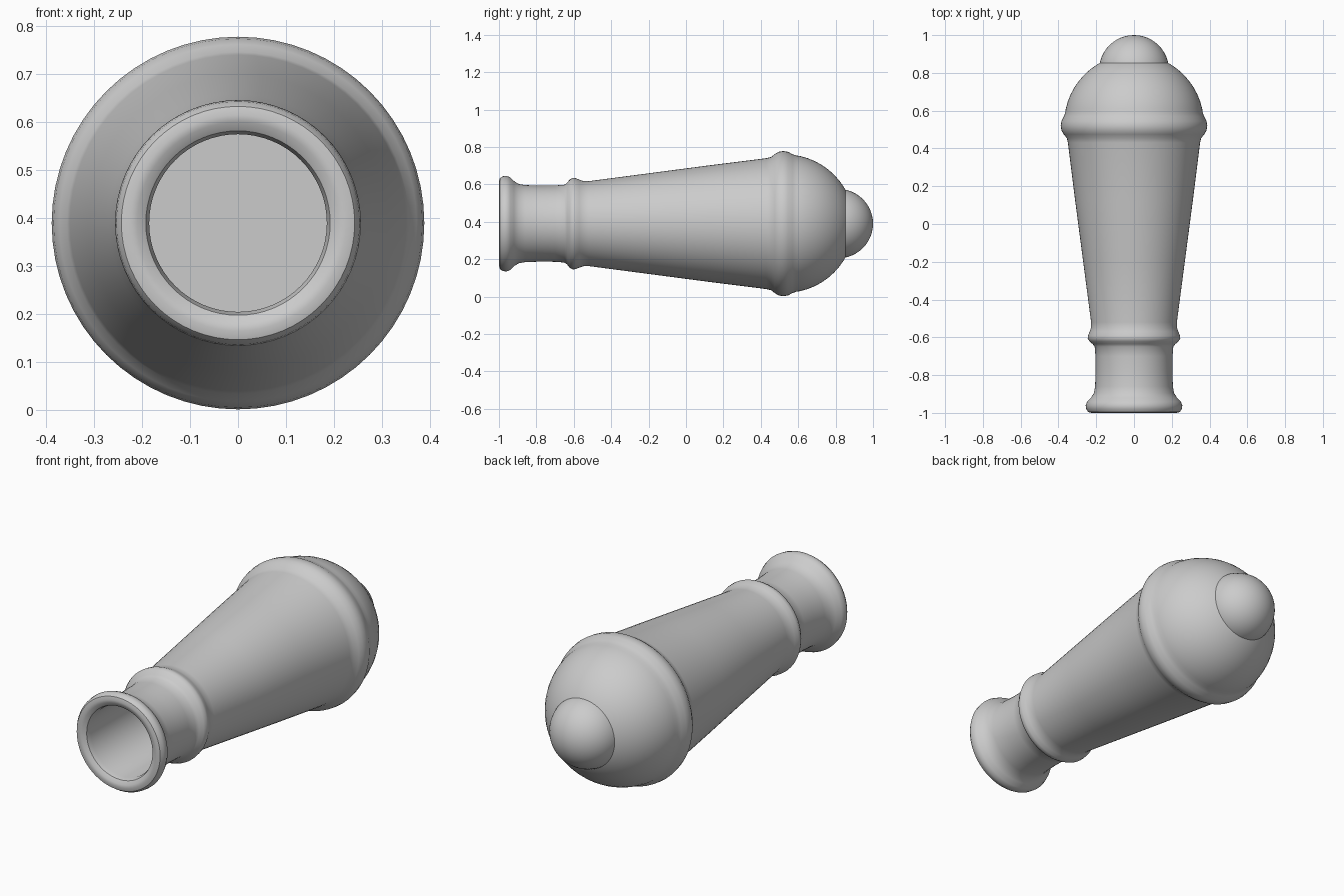
import bpy, bmesh, math
from mathutils import Matrix, Vector

if "Cube" in bpy.data.objects:
    bpy.data.objects.remove(bpy.data.objects["Cube"])

AXIS_Z = 0.39


def finish(bm, name):
    bmesh.ops.remove_doubles(bm, verts=bm.verts, dist=1e-5)
    bmesh.ops.recalc_face_normals(bm, faces=bm.faces)
    mesh = bpy.data.meshes.new(name)
    bm.to_mesh(mesh)
    bm.free()
    ob = bpy.data.objects.new(name, mesh)
    bpy.context.collection.objects.link(ob)
    ob.location = (0, 0, AXIS_Z)
    bpy.ops.object.select_all(action='DESELECT')
    ob.select_set(True)
    bpy.context.view_layer.objects.active = ob
    bpy.ops.object.shade_smooth_by_angle(angle=math.radians(40))
    return ob


def lathe(name, profile, steps=64):
    """Spin (y, radius) points around the barrel axis."""
    bm = bmesh.new()
    verts = [bm.verts.new((r, y, 0)) for y, r in profile]
    edges = [bm.edges.new(pair) for pair in zip(verts, verts[1:])]
    bmesh.ops.spin(bm, geom=verts + edges, cent=(0, 0, 0), axis=(0, 1, 0),
                   angle=math.tau, steps=steps, use_duplicate=False)
    return finish(bm, name)


# Barrel: bore, rounded muzzle lip, neck, ring, tapered body, breech band
profile = [
    (0.30, 0.0), (0.30, 0.185), (-0.96, 0.185), (-0.985, 0.192),
    (-0.997, 0.21), (-1.0, 0.225), (-0.995, 0.243), (-0.98, 0.253),
    (-0.96, 0.256), (-0.94, 0.248), (-0.92, 0.228), (-0.895, 0.212),
    (-0.86, 0.206), (-0.78, 0.203), (-0.70, 0.204), (-0.65, 0.208),
    (-0.635, 0.219), (-0.622, 0.236), (-0.605, 0.245), (-0.59, 0.243),
    (-0.57, 0.235), (-0.55, 0.228), (-0.52, 0.227), (-0.2, 0.269),
    (0.12, 0.311), (0.43, 0.350), (0.455, 0.356), (0.475, 0.372),
    (0.495, 0.384), (0.52, 0.388), (0.545, 0.384), (0.57, 0.371),
    (0.59, 0.364),
]
# Domed breech
start = math.asin(0.08 / 0.37)
for i in range(13):
    a = start + (math.pi / 2 - start) * i / 12
    profile.append((0.53 + 0.37 * math.sin(a), max(0.0, 0.37 * math.cos(a))))
lathe("cannon_barrel", profile)

# Rear knob
bm = bmesh.new()
bmesh.ops.create_uvsphere(bm, u_segments=48, v_segments=24, radius=0.185,
                          matrix=Matrix.Translation(Vector((0, 0.815, 0))) @ Matrix.Rotation(math.pi / 2, 4, 'X'))
finish(bm, "rear_knob")
